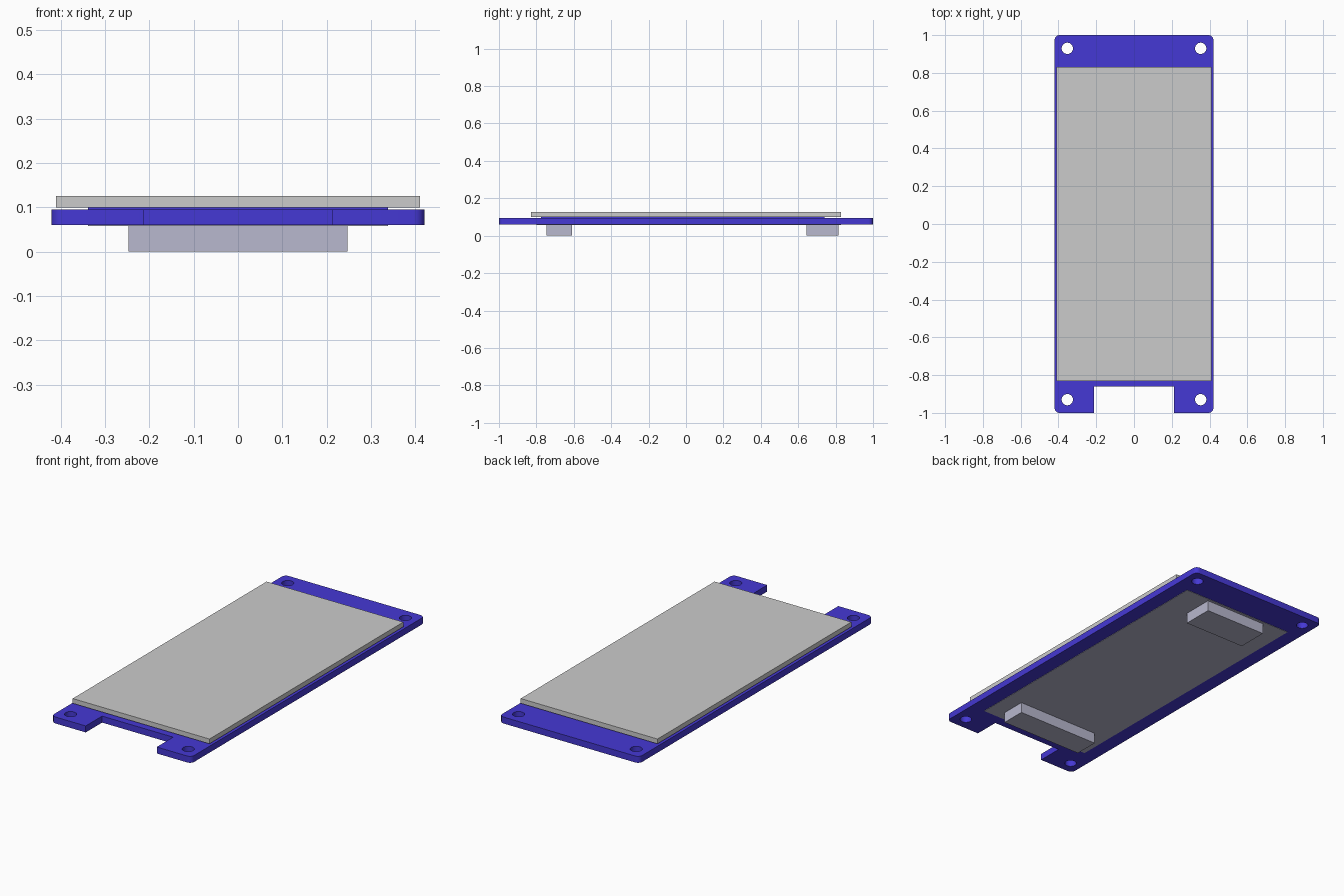
import bpy
from math import sin, cos, pi

if "Cube" in bpy.data.objects:
    bpy.data.objects.remove(bpy.data.objects["Cube"])


def material(name, rgb):
    m = bpy.data.materials.new(name)
    m.diffuse_color = (*rgb, 1)
    m.use_nodes = True
    m.node_tree.nodes["Principled BSDF"].inputs["Base Color"].default_value = m.diffuse_color
    return m


BLUE = material("board_blue", (0.06, 0.04, 0.66))
LILAC = material("pale_lilac", (0.48, 0.48, 0.62))


def box(name, x, y, z, mat=None):
    """Box from (min, max) pairs."""
    bpy.ops.mesh.primitive_cube_add(size=1, location=[sum(p) / 2 for p in (x, y, z)])
    o = bpy.context.object
    o.name = name
    o.scale = [p[1] - p[0] for p in (x, y, z)]
    if mat:
        o.data.materials.append(mat)
    return o


def arc(cx, cy, r, start, sweep, n):
    return [(cx + r * cos(start + sweep * i / n), cy + r * sin(start + sweep * i / n))
            for i in range(n + 1)]


# Circuit board: rounded outline with a front notch and four screw holes
W, L, R = 0.42, 1.0, 0.025
outline = [(-0.213, -L), (-0.213, -0.86), (0.213, -0.86), (0.213, -L)]
for k, (sx, sy) in enumerate([(1, -1), (1, 1), (-1, 1), (-1, -1)]):
    outline += arc(sx * (W - R), sy * (L - R), R, (k - 1) * pi / 2, pi / 2, 6)
loops = [outline] + [arc(sx * 0.353, sy * 0.93, 0.03, 0, 2 * pi, 32)[:-1]
                     for sx in (-1, 1) for sy in (-1, 1)]

curve = bpy.data.curves.new("circuit_board", 'CURVE')
curve.dimensions = '2D'
curve.fill_mode = 'BOTH'
curve.extrude = 0.0175
for pts in loops:
    s = curve.splines.new('POLY')
    s.points.add(len(pts) - 1)
    for p, (x, y) in zip(s.points, pts):
        p.co = (x, y, 0, 1)
    s.use_cyclic_u = True
board = bpy.data.objects.new("circuit_board", curve)
bpy.context.collection.objects.link(board)
board.location.z = 0.0775
bpy.context.view_layer.objects.active = board
board.select_set(True)
bpy.ops.object.convert(target='MESH')
board = bpy.context.object
board.data.materials.clear()
board.data.materials.append(BLUE)
bpy.ops.object.shade_smooth_by_angle()

# Display panel and the thin layer under it
box("display_panel", (-0.41, 0.41), (-0.83, 0.83), (0.1, 0.126))
box("top_layer", (-0.338, 0.338), (-0.775, 0.74), (0.094, 0.1), BLUE)

# Thin underside layer and the two connector blocks
box("bottom_layer", (-0.338, 0.338), (-0.80, 0.83), (0.058, 0.062), LILAC)
box("front_connector", (-0.247, 0.247), (-0.745, -0.61), (0, 0.059), LILAC)
box("back_connector", (-0.185, 0.185), (0.645, 0.815), (0, 0.059), LILAC)
